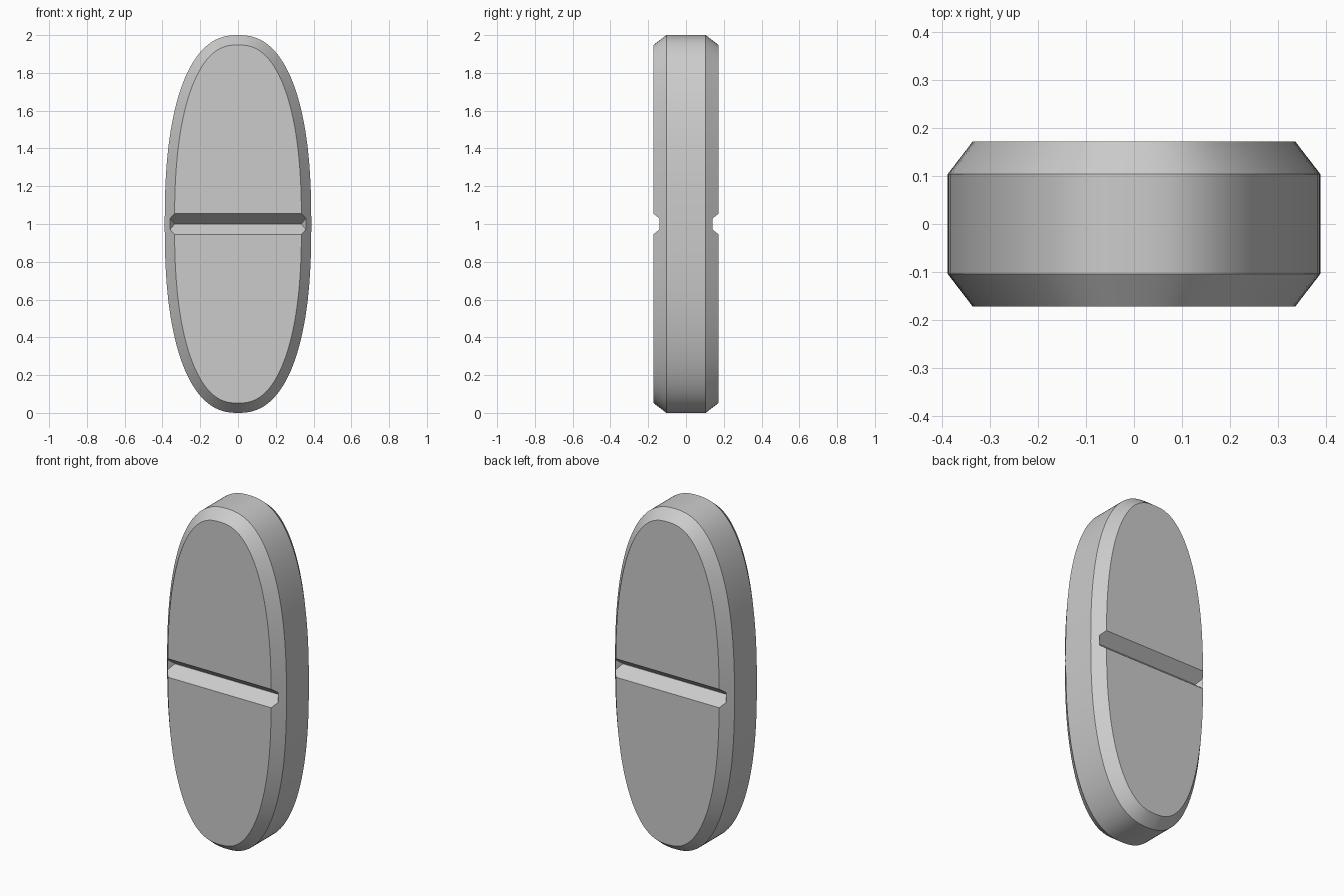
import bpy, bmesh
from math import cos, sin, pi, copysign, hypot

if "Cube" in bpy.data.objects:
    bpy.data.objects.remove(bpy.data.objects["Cube"])

A, B, N = 0.388, 1.0, 2.4          # half width, half height, roundness
SEG = 128
INSET = 0.052
Y_RIM, Y_FACE = 0.104, 0.172


def outline(inset):
    """Points of the rounded oval, moved inward along its normals."""
    pts = []
    for i in range(SEG):
        t = 2 * pi * i / SEG
        c, s = cos(t), sin(t)
        u = copysign(abs(c) ** (2 / N), c)
        v = copysign(abs(s) ** (2 / N), s)
        nx = copysign(abs(u) ** (N - 1) / A, u)
        nz = copysign(abs(v) ** (N - 1) / B, v)
        k = inset / hypot(nx, nz)
        pts.append((A * u - nx * k, 1 + B * v - nz * k))
    return pts


def make_object(name, bm):
    bmesh.ops.recalc_face_normals(bm, faces=bm.faces)
    mesh = bpy.data.meshes.new(name)
    bm.to_mesh(mesh)
    bm.free()
    obj = bpy.data.objects.new(name, mesh)
    bpy.context.collection.objects.link(obj)
    return obj


def loft(name, rings):
    """Skin closed rings of 3D points and cap both ends."""
    bm = bmesh.new()
    loops = [[bm.verts.new(p) for p in ring] for ring in rings]
    n = len(loops[0])
    for a, b in zip(loops, loops[1:]):
        for i in range(n):
            j = (i + 1) % n
            bm.faces.new((a[i], a[j], b[j], b[i]))
    bm.faces.new(loops[0])
    bm.faces.new(loops[-1])
    return make_object(name, bm)


# Tablet body: oval slab with chamfered front and back rims
sections = [(-Y_FACE, INSET), (-Y_RIM, 0), (Y_RIM, 0), (Y_FACE, INSET)]
body = loft("tablet_body", [[(x, y, z) for x, z in outline(d)] for y, d in sections])


# Score grooves: hipped V-shaped cutters on both faces
def groove_cutter(name, side):
    def rect(y, x, h):
        return [(-x, side * y, 1 - h), (x, side * y, 1 - h),
                (x, side * y, 1 + h), (-x, side * y, 1 + h)]
    return loft(name, [rect(0.106, 0.336, 0.001), rect(0.206, 0.404, 0.082)])


for label, side in (("front", -1), ("back", 1)):
    cutter = groove_cutter(label + "_groove_cutter", side)
    cutter.hide_render = True
    cutter.hide_set(True)
    mod = body.modifiers.new(label + "_groove", 'BOOLEAN')
    mod.operation = 'DIFFERENCE'
    mod.solver = 'EXACT'
    mod.object = cutter

# Apply the cuts, remove the cutters, smooth the curved rim
bpy.context.view_layer.objects.active = body
body.select_set(True)
for mod in list(body.modifiers):
    cutter = mod.object
    bpy.ops.object.modifier_apply(modifier=mod.name)
    bpy.data.objects.remove(cutter)
bpy.ops.object.shade_smooth_by_angle(angle=pi / 6)
